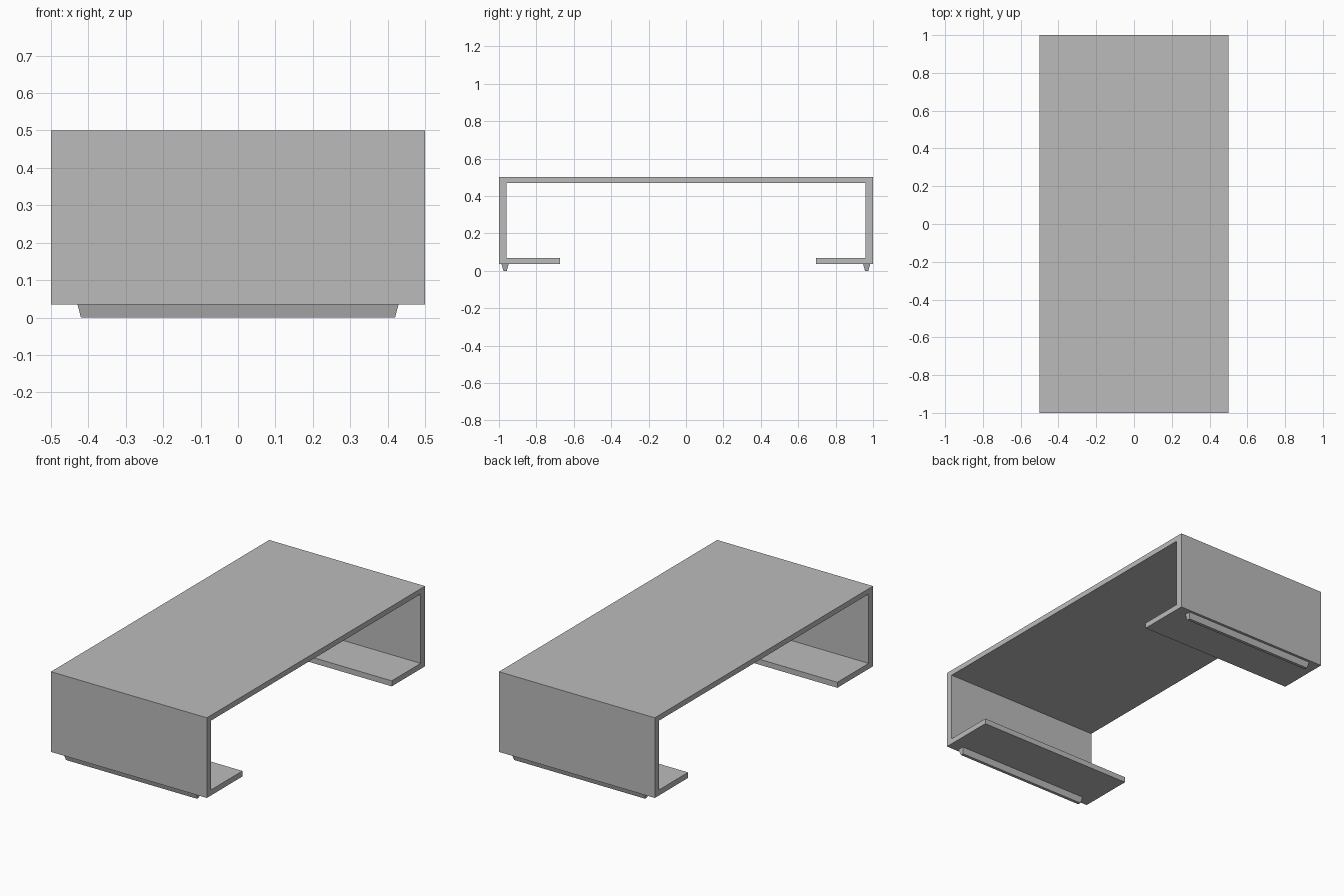
import bpy
import bmesh

cube = bpy.data.objects.get("Cube")
if cube:
    bpy.data.objects.remove(cube, do_unlink=True)

grey = bpy.data.materials.new("plain grey")
grey.use_nodes = True
colour = (0.5, 0.5, 0.5, 1)
grey.diffuse_color = colour
grey.node_tree.nodes["Principled BSDF"].inputs["Base Color"].default_value = colour


def finish(name, bm):
    bmesh.ops.recalc_face_normals(bm, faces=bm.faces)
    mesh = bpy.data.meshes.new(name)
    bm.to_mesh(mesh)
    bm.free()
    mesh.materials.append(grey)
    obj = bpy.data.objects.new(name, mesh)
    bpy.context.collection.objects.link(obj)


# Folded table body: one (y, z) profile extruded across the width
HALF_WIDTH = 0.5
TOP, UNDERSIDE = 0.5, 0.469
SHELF_TOP, SHELF_BOTTOM = 0.067, 0.035
WALL = 0.96
FRONT_LIP, BACK_LIP = -0.673, 0.695

profile = [
    (-1, TOP), (-1, SHELF_BOTTOM), (FRONT_LIP, SHELF_BOTTOM), (FRONT_LIP, SHELF_TOP),
    (-WALL, SHELF_TOP), (-WALL, UNDERSIDE), (WALL, UNDERSIDE), (WALL, SHELF_TOP),
    (BACK_LIP, SHELF_TOP), (BACK_LIP, SHELF_BOTTOM), (1, SHELF_BOTTOM), (1, TOP),
]
bm = bmesh.new()
side = bm.faces.new([bm.verts.new((-HALF_WIDTH, y, z)) for y, z in profile])
extruded = bmesh.ops.extrude_face_region(bm, geom=[side], use_keep_orig=True)["geom"]
bmesh.ops.translate(bm, vec=(2 * HALF_WIDTH, 0, 0),
                    verts=[v for v in extruded if isinstance(v, bmesh.types.BMVert)])
finish("table_body", bm)


# Tapered foot rails beneath each end
def foot_rail(name, y):
    bm = bmesh.new()
    bmesh.ops.create_cube(bm, size=2)
    for v in bm.verts:
        upper = v.co.z > 0
        v.co.x *= 0.429 if upper else 0.42
        v.co.y = y + v.co.y * (0.019 if upper else 0.009)
        v.co.z = SHELF_BOTTOM if upper else 0
    finish(name, bm)


foot_rail("front_foot_rail", -0.967)
foot_rail("back_foot_rail", 0.966)
